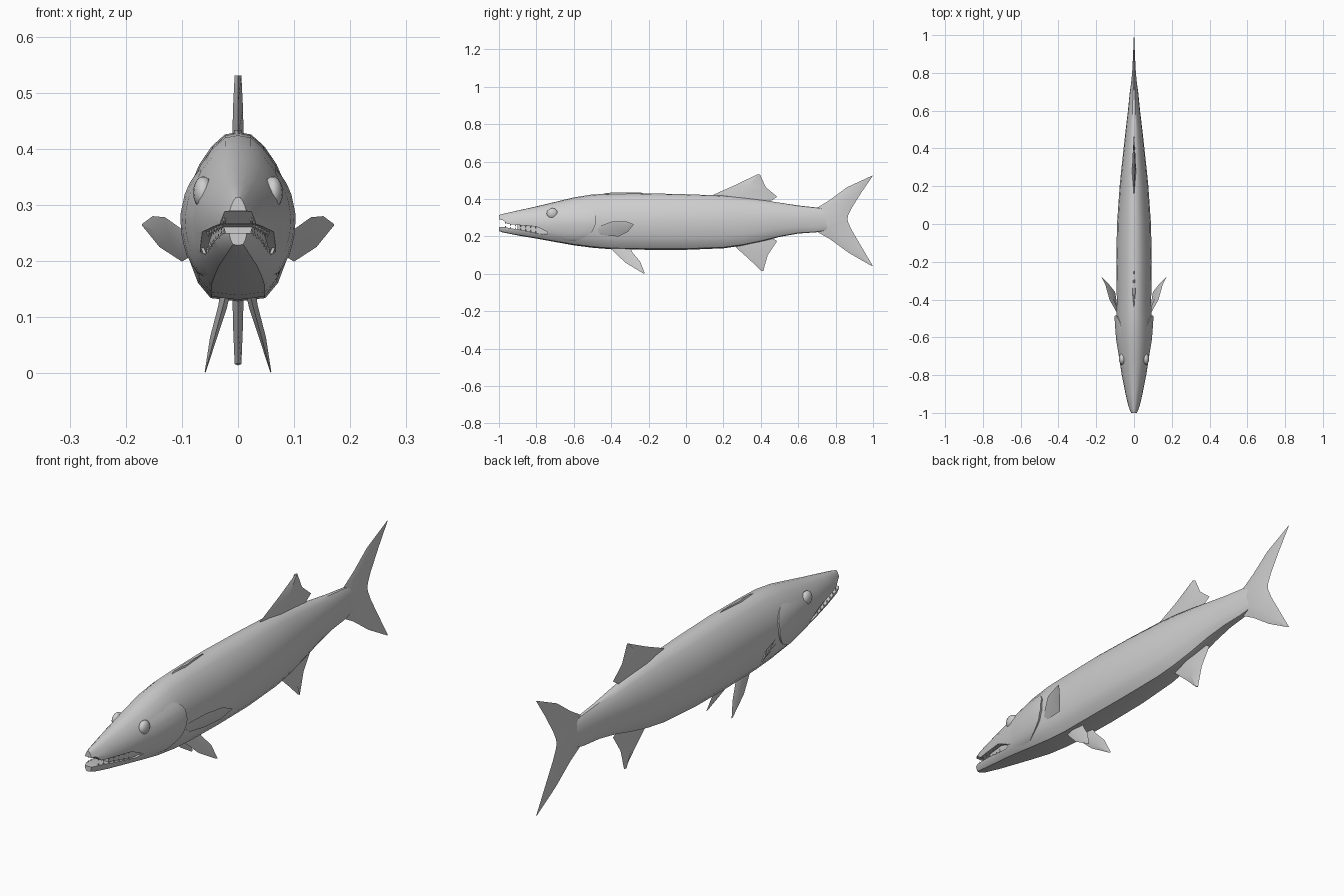
import bpy, bmesh, math
from mathutils import Vector

if "Cube" in bpy.data.objects:
    bpy.data.objects.remove(bpy.data.objects["Cube"])

grey = bpy.data.materials.new("fish_grey")
grey.diffuse_color = (0.62, 0.62, 0.62, 1)
grey.use_nodes = True
grey.node_tree.nodes["Principled BSDF"].inputs["Base Color"].default_value = grey.diffuse_color


def finish(bm, name, angle=35):
    bmesh.ops.remove_doubles(bm, verts=bm.verts, dist=0.0003)
    bmesh.ops.recalc_face_normals(bm, faces=bm.faces)
    me = bpy.data.meshes.new(name)
    bm.to_mesh(me)
    bm.free()
    me.materials.append(grey)
    ob = bpy.data.objects.new(name, me)
    bpy.context.collection.objects.link(ob)
    bpy.ops.object.select_all(action='DESELECT')
    ob.select_set(True)
    bpy.context.view_layer.objects.active = ob
    bpy.ops.object.shade_smooth_by_angle(angle=math.radians(angle))
    return ob


def loft(name, rings, angle=35):
    """Skin closed rings of equal length and cap both ends."""
    bm = bmesh.new()
    rows = [[bm.verts.new(p) for p in r] for r in rings]
    n = len(rows[0])
    for a, b in zip(rows, rows[1:]):
        for i in range(n):
            j = (i + 1) % n
            bm.faces.new((a[i], a[j], b[j], b[i]))
    bm.faces.new(rows[0])
    bm.faces.new(rows[-1])
    return finish(bm, name, angle)


def fin(name, rows, normal, side=1):
    """Blade with lens-shaped sections: rows of (lead, trail, half thickness)."""
    nv = Vector(normal).normalized()
    rings = []
    for lead, trail, t in rows:
        a, b = Vector(lead), Vector(trail)
        m = a.lerp(b, 0.4)
        ring = [a, m + nv * t, b, m - nv * t]
        rings.append([(p.x * side, p.y, p.z) for p in ring])
    return loft(name, rings, 25)


# Body stations: y, bottom z, top z, half width
ST = [(-1, .228, .314, .017), (-.98, .221, .320, .026), (-.9, .205, .338, .045),
      (-.8, .188, .360, .065), (-.7, .170, .384, .080), (-.6, .152, .408, .091),
      (-.5, .139, .424, .092), (-.4, .131, .428, .091), (-.2, .128, .430, .094),
      (0, .128, .425, .090), (.2, .136, .418, .076), (.3, .150, .408, .066),
      (.4, .171, .395, .055), (.5, .197, .380, .044), (.6, .215, .365, .032),
      (.7, .222, .354, .022), (.77, .235, .340, .012)]
# Half cross-section: width and height fractions, top to bottom
PROF = [(0, 1), (.25, .97), (.5, .83), (.73, .62), (.93, .33), (1, 0),
        (.98, -.25), (.91, -.53), (.76, -.78), (.52, -.96), (0, -1)]


def lerp_table(table, k):
    for a, b in zip(table, table[1:]):
        if k <= b[0]:
            t = (k - a[0]) / (b[0] - a[0])
            return [p + (q - p) * t for p, q in zip(a, b)]
    return list(table[-1])


def skin(y, px, ph, s=1.0):
    _, zb, zt, w = lerp_table(ST, y)
    return (w * px * s, y, (zb + zt) / 2 + (zt - zb) / 2 * ph)


def body_ring(y):
    return [skin(y, a, h) for a, h in PROF] + [skin(y, -a, h) for a, h in PROF[-2:0:-1]]


# Body with the mouth cut out
body = loft("body", [body_ring(s[0]) for s in ST])
MOUTH = [(-1.05, .292), (-.98, .288), (-.955, .266), (-.8, .252), (-.725, .216),
         (-.76, .211), (-.85, .228), (-.97, .249), (-1.05, .252)]
cutter = loft("mouth_cutter", [[(x, y, z) for y, z in MOUTH] for x in (-.15, .15)])
cutter.hide_render = True
mod = body.modifiers.new("mouth", 'BOOLEAN')
mod.operation = 'DIFFERENCE'
mod.solver = 'EXACT'
mod.object = cutter
bpy.context.view_layer.objects.active = body
bpy.ops.object.modifier_apply(modifier=mod.name)
bpy.data.objects.remove(cutter)
bpy.ops.object.select_all(action='DESELECT')
body.select_set(True)
bpy.context.view_layer.objects.active = body
bpy.ops.object.shade_smooth_by_angle(angle=math.radians(35))

# Inside of the mouth, narrower than the jaws
loft("inner_mouth", [[(-w, y, .215), (w, y, .215), (w, y, .275), (-w, y, .275)]
                     for y, w in ((-.9, .025), (-.8, .045), (-.71, .06))])

# Teeth along the jaws
bm = bmesh.new()
for i in range(7):
    y = -.965 + i * .027
    low = lerp_table([(-.97, .249), (-.85, .228), (-.76, .211)], y)[1]
    up = lerp_table([(-.98, .288), (-.955, .266), (-.8, .252)], y)[1]
    w = lerp_table(ST, y)[3] * .82
    for sx in (-1, 1):
        for z, d in ((low, 1), (up, -1)):
            base = [bm.verts.new((sx * w + .004 * math.cos(a), y + .004 * math.sin(a), z - d * .003))
                    for a in (0, math.pi / 2, math.pi, math.pi * 1.5)]
            tip = bm.verts.new((sx * w, y, z + d * .011))
            for k in range(4):
                bm.faces.new((base[k], base[(k + 1) % 4], tip))
finish(bm, "teeth")

# Gill covers flaring out at the back of the head
EDGE = [(-.9, -.62), (-.75, -.57), (-.45, -.505), (-.1, -.482), (.3, -.485), (.5, -.51), (.65, -.56)]
HALF = [(h, a) for a, h in PROF[::-1]]
for side, label in ((-1, "left"), (1, "right")):
    rings = []
    for i in range(13):
        h = -.9 + 1.55 * i / 12
        px = lerp_table(HALF, h)[1] * side
        rear = lerp_table(EDGE, h)[1]
        flare = math.sin(math.pi * i / 12) ** .6
        ring = []
        for u in (0, .25, .5, .75, .93, 1):
            y = -.74 + (rear + .74) * u
            s = .985 + flare * (.145 * u - (.02 if u == 1 else 0))
            ring.append(skin(y, px, h, s))
        ring += [skin(rear - .005, px, h, .9), skin(-.74, px, h, .9)]
        rings.append(ring)
    loft(label + "_gill_cover", rings, 40)

    # Eye
    bm = bmesh.new()
    bmesh.ops.create_uvsphere(bm, u_segments=16, v_segments=10, radius=1)
    for v in bm.verts:
        v.co = Vector((v.co.x * .018 + side * .062, v.co.y * .03 - .715, v.co.z * .029 + .322))
    finish(bm, label + "_eye", 60)

    # Paired fins
    fin(label + "_pectoral_fin", [
        ((.085, -.480, .246), (.085, -.455, .208), .006),
        ((.130, -.400, .278), (.100, -.360, .199), .006),
        ((.152, -.320, .280), (.140, -.310, .225), .004),
        ((.171, -.283, .266), (.170, -.281, .262), .001)], (.83, -.26, -.49), side)
    fin(label + "_pelvic_fin", [
        ((.022, -.405, .140), (.026, -.300, .140), .009),
        ((.026, -.390, .122), (.030, -.285, .112), .008),
        ((.043, -.325, .060), (.046, -.245, .065), .006),
        ((.058, -.230, .003), (.059, -.220, .001), .001)], (.93, 0, .35), side)

# Folded front dorsal ridge
fin("front_dorsal_ridge", [((0, -.55, .40), (0, -.20, .42), .014),
                           ((0, -.42, .433), (0, -.24, .434), .006)], (1, 0, 0))
# Rear dorsal fin
fin("rear_dorsal_fin", [((0, .13, .405), (0, .44, .380), .010),
                        ((0, .15, .424), (0, .487, .412), .010),
                        ((0, .27, .477), (0, .427, .462), .009),
                        ((0, .38, .531), (0, .395, .531), .006)], (1, 0, 0))
# Anal fin
fin("anal_fin", [((0, .25, .160), (0, .44, .205), .010),
                 ((0, .27, .138), (0, .487, .175), .010),
                 ((0, .335, .08), (0, .437, .100), .009),
                 ((0, .40, .018), (0, .413, .014), .006)], (1, 0, 0))
# Forked tail fin
fin("tail_fin", [((0, .992, .042), (0, 1.0, .040), .001),
                 ((0, .87, .112), (0, .935, .150), .005),
                 ((0, .77, .185), (0, .885, .235), .009),
                 ((0, .70, .225), (0, .867, .275), .013),
                 ((0, .66, .290), (0, .863, .293), .016),
                 ((0, .70, .352), (0, .867, .312), .013),
                 ((0, .77, .395), (0, .885, .350), .009),
                 ((0, .86, .462), (0, .938, .435), .005),
                 ((0, .992, .523), (0, 1.0, .525), .001)], (1, 0, 0))
